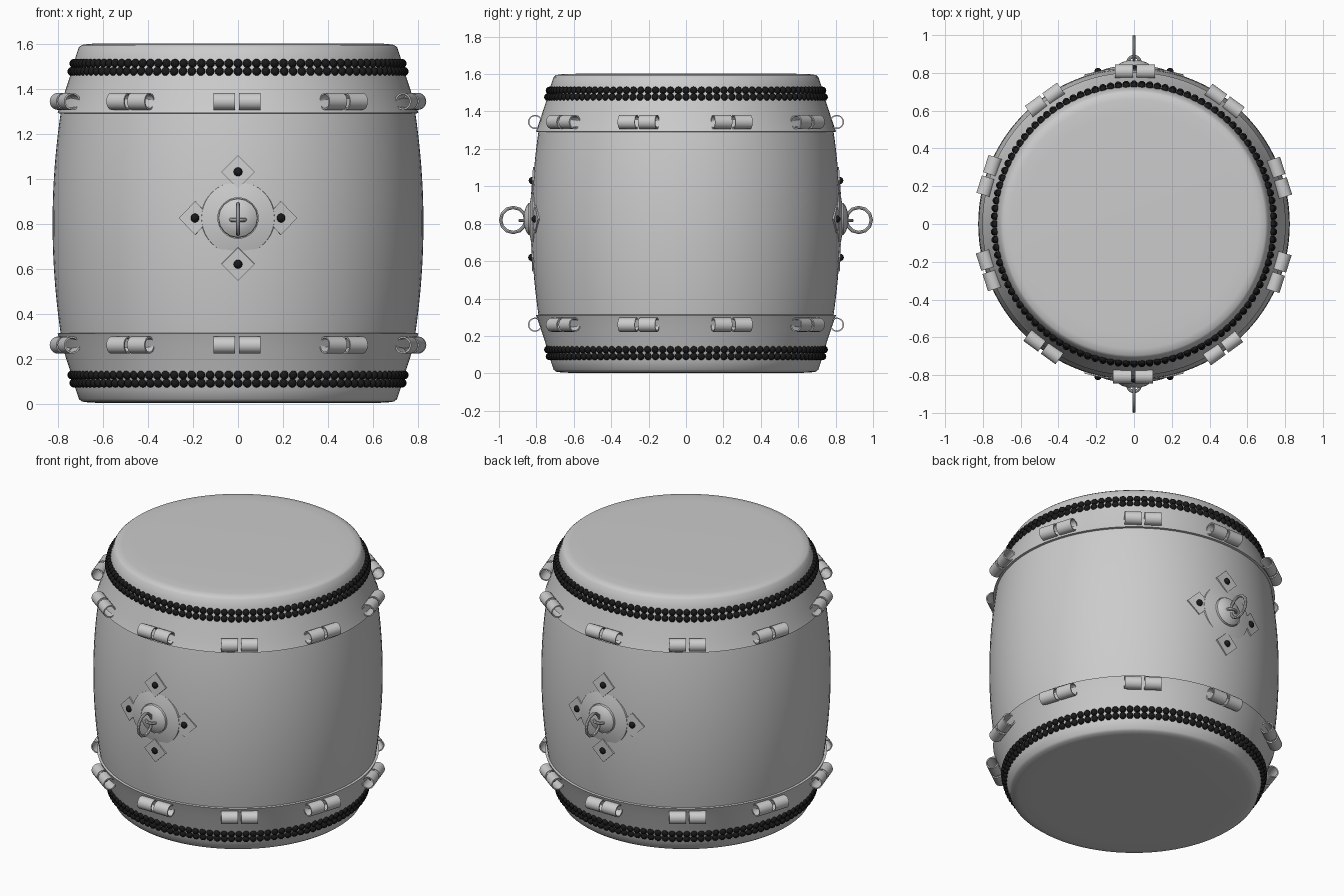
import bpy, bmesh, math
from mathutils import Matrix, Vector

if "Cube" in bpy.data.objects:
    bpy.data.objects.remove(bpy.data.objects["Cube"])

MID = 0.802          # height of the drum's middle
HUB = 0.825          # height of the handle plates

black = bpy.data.materials.new("black_stud")
black.diffuse_color = (0.01, 0.01, 0.01, 1)
black.use_nodes = True
black.node_tree.nodes["Principled BSDF"].inputs["Base Color"].default_value = black.diffuse_color


def finish(bm, name, mat=None, angle=40):
    bmesh.ops.recalc_face_normals(bm, faces=bm.faces)
    me = bpy.data.meshes.new(name)
    bm.to_mesh(me)
    bm.free()
    ob = bpy.data.objects.new(name, me)
    bpy.context.collection.objects.link(ob)
    if mat:
        me.materials.append(mat)
    bpy.ops.object.select_all(action='DESELECT')
    ob.select_set(True)
    bpy.context.view_layer.objects.active = ob
    bpy.ops.object.shade_smooth_by_angle(angle=math.radians(angle))
    return ob


def lathe(bm, profile, m=Matrix(), n=96, closed=False):
    """Spin (radius, height) points about z, then place with m."""
    vs = [bm.verts.new((r, 0, z)) for r, z in profile]
    pairs = list(zip(vs, vs[1:])) + ([(vs[-1], vs[0])] if closed else [])
    es = [bm.edges.new(p) for p in pairs]
    old = set(bm.verts) - set(vs)
    bmesh.ops.spin(bm, geom=vs + es, axis=(0, 0, 1), cent=(0, 0, 0),
                   dvec=(0, 0, 0), angle=math.tau, steps=n, use_duplicate=False)
    new = [v for v in bm.verts if v not in old]
    bmesh.ops.remove_doubles(bm, verts=new, dist=1e-5)
    bmesh.ops.transform(bm, matrix=m, verts=[v for v in bm.verts if v not in old])


def ring(bm, major, minor, m, n, k=8):
    pts = [(major + minor * math.cos(math.tau * i / k), minor * math.sin(math.tau * i / k))
           for i in range(k)]
    lathe(bm, pts, m, n, closed=True)


def body_r(z):
    return 0.825 - 0.15 * (z - MID) ** 2


def turn(a):
    return Matrix.Rotation(a, 4, 'Z')


# barrel shell
bm = bmesh.new()
lathe(bm, [(body_r(MID + d / 20), MID + d / 20) for d in range(-11, 12)])
finish(bm, "barrel")

# drum skins with folded lower edge, studs and rope loops, top and bottom
SKIN = [(0, 0.800), (0.585, 0.800), (0.66, 0.798), (0.695, 0.793), (0.708, 0.782),
        (0.722, 0.74), (0.736, 0.69), (0.752, 0.64), (0.778, 0.56),
        (0.797, 0.505), (0.803, 0.49), (0.785, 0.488)]
for side, s in (("top", 1), ("bottom", -1)):
    bm = bmesh.new()
    lathe(bm, [(r, MID + s * d) for r, d in SKIN])
    finish(bm, side + "_skin", angle=60)

    bm = bmesh.new()
    for r, d in ((0.731, 0.711), (0.740, 0.675)):
        for i in range(112):
            m = turn(math.tau * i / 112) @ Matrix.Translation((r, 0, MID + s * d))
            bmesh.ops.create_uvsphere(bm, u_segments=10, v_segments=6, radius=0.02, matrix=m)
    finish(bm, side + "_studs", black)

    # paired hollow tubes lying along the skin's edge
    bm = bmesh.new()
    wall = [(0.038, -0.048), (0.038, 0.048), (0.031, 0.048), (0.031, -0.048)]
    for i in range(10):
        for off in (-0.062, 0.052):
            m = (turn(math.tau * i / 10) @ Matrix.Translation((off, -0.807, MID + s * 0.542))
                 @ Matrix.Rotation(math.pi / 2, 4, 'Y'))
            lathe(bm, wall, m, 20, closed=True)
    finish(bm, side + "_loops")

# handle assemblies, front and back
for side, a in (("front", 0), ("back", math.pi)):
    # local z points outward from the drum
    base = turn(a) @ Matrix.Translation((0, 0, HUB)) @ Matrix.Rotation(math.pi / 2, 4, 'X')

    # round plate with raised boss
    bm = bmesh.new()
    lathe(bm, [(0.165, 0.805), (0.162, 0.818), (0.12, 0.829), (0.09, 0.834)], base, 40)
    lathe(bm, [(0.088, 0.825), (0.086, 0.842), (0.065, 0.856), (0.035, 0.865), (0, 0.867)], base, 16)
    finish(bm, side + "_handle_plate")

    # diamond leaves and their nails
    leaves, nails = bmesh.new(), bmesh.new()
    for x, z in ((0.19, 0), (-0.19, 0), (0, 0.205), (0, -0.205)):
        r = body_r(HUB + z)
        pos = (turn(a + math.asin(x / r)) @ Matrix.Translation((0, -r, HUB + z))
               @ Matrix.Rotation(-math.atan(0.3 * (HUB + z - MID)), 4, 'X'))
        bmesh.ops.create_cube(leaves, size=1, matrix=pos @ Matrix.Rotation(math.pi / 4, 4, 'Y')
                              @ Matrix.Diagonal((0.105, 0.012, 0.105, 1)))
        bmesh.ops.create_uvsphere(nails, u_segments=12, v_segments=8, radius=0.02,
                                  matrix=pos @ Matrix.Translation((0, -0.004, 0)))
    finish(leaves, side + "_handle_leaves")
    finish(nails, side + "_handle_nails", black)

    # staple lying flat, and the hanging ring through it
    bm = bmesh.new()
    ring(bm, 0.032, 0.009, turn(a) @ Matrix.Translation((0, -0.855, HUB - 0.008)), 16)
    finish(bm, side + "_staple")
    bm = bmesh.new()
    ring(bm, 0.067, 0.009, turn(a) @ Matrix.Translation((0, -0.924, HUB - 0.005))
         @ Matrix.Rotation(math.pi / 2, 4, 'Y'), 12)
    finish(bm, side + "_ring")
